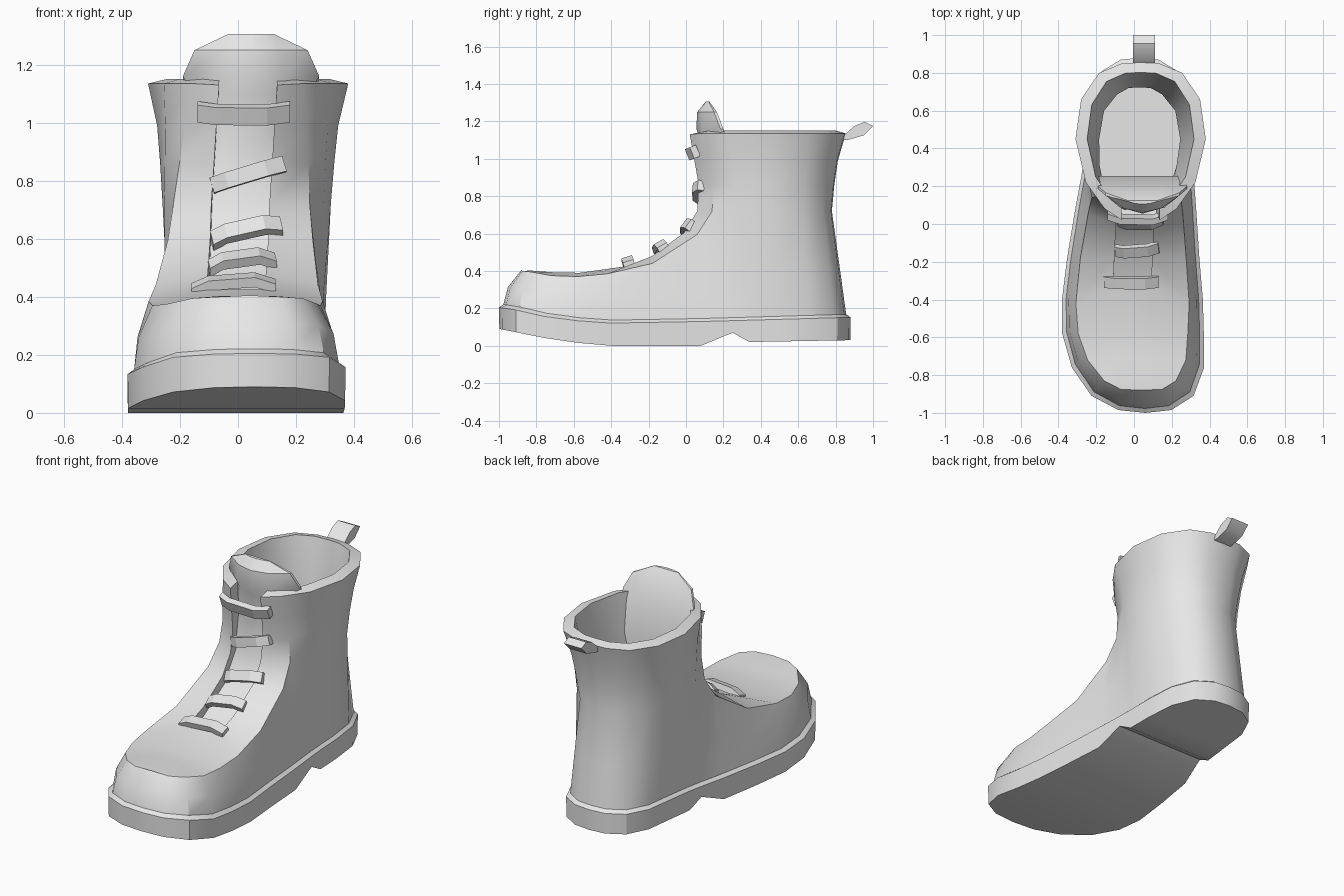
import bpy, bmesh, math
from mathutils import Vector

if "Cube" in bpy.data.objects:
    bpy.data.objects.remove(bpy.data.objects["Cube"])

leather = bpy.data.materials.new("light_grey")
leather.diffuse_color = (0.8, 0.8, 0.8, 1)
leather.use_nodes = True
leather.node_tree.nodes["Principled BSDF"].inputs["Base Color"].default_value = leather.diffuse_color


def lerp(table, v):
    """Piecewise linear lookup."""
    if v <= table[0][0]:
        return table[0][1]
    for (a, fa), (b, fb) in zip(table, table[1:]):
        if v <= b:
            return fa + (fb - fa) * (v - a) / (b - a)
    return table[-1][1]


def centre(y, z=0):
    """The foot curves slightly; the shaft leans to one side."""
    c = lerp([(-1, .06), (-.6, -.005), (-.3, -.01), (.1, .01), (.45, .03)], y)
    t = min(max((z - .72) / .41, 0), 1)
    return c + (.035 - c) * t


def pt(y, w, z, side=1):
    return Vector((centre(y, z) + side * w, y, z))


def both(rows, closed=True):
    """Right side points, then the left side mirrored back to the start."""
    left = rows[-2:0:-1] if closed else rows[-2::-1]
    return [pt(*r) for r in rows] + [pt(*r, -1) for r in left]


def bridge(faces, a, b, closed):
    n = len(a)
    for i in range(n if closed else n - 1):
        j = (i + 1) % n
        faces.append([a[i], a[j], b[j], b[i]])


def make(name, faces, angle=32):
    bm = bmesh.new()
    for f in faces:
        bm.faces.new([bm.verts.new(p) for p in f])
    bmesh.ops.remove_doubles(bm, verts=bm.verts, dist=1e-4)
    bmesh.ops.dissolve_degenerate(bm, edges=bm.edges, dist=1e-5)
    bmesh.ops.recalc_face_normals(bm, faces=bm.faces)
    me = bpy.data.meshes.new(name)
    bm.to_mesh(me)
    bm.free()
    ob = bpy.data.objects.new(name, me)
    bpy.context.collection.objects.link(ob)
    me.materials.append(leather)
    bpy.ops.object.select_all(action='DESELECT')
    ob.select_set(True)
    bpy.context.view_layer.objects.active = ob
    bpy.ops.object.shade_smooth_by_angle(angle=math.radians(angle))
    return ob


# Stations from toe to heel: sole outline (y, half width)
outline = [(-1, 0), (-.985, .14), (-.91, .27), (-.76, .35), (-.58, .375), (-.4, .373),
           (-.18, .35), (.08, .32), (.25, .298), (.34, .288), (.5, .278), (.68, .26),
           (.81, .2), (.87, .1), (.88, 0)]
# Upper crease, then the waist of the shaft (y, half width, z)
upper = [(-.88, 0, .405), (-.875, .11, .4), (-.83, .19, .395), (-.72, .26, .375),
         (-.58, .29, .37), (-.42, .3, .385), (-.18, .28, .44), (.06, .25, .595),
         (.14, .235, .72), (.28, .275, .72), (.45, .29, .72), (.63, .255, .72),
         (.735, .16, .72), (.775, .08, .72), (.78, 0, .72)]
bottom_z = [(-1, .09), (-.75, .04), (-.47, 0), (.08, 0), (.25, .07), (.34, .02), (.88, .03)]
top_z = [(-1, .205), (-.9, .19), (-.75, .155), (-.47, .12), (.1, .13), (.88, .152)]

# Sole with welt and heel notch
low = [(y * .998, w * .995, lerp(bottom_z, y)) for y, w in outline]
mid = [(y, w, lerp(top_z, y)) for y, w in outline]
welt = [(-.06 + (y + .06) * .975, w * .94, lerp(top_z, y) + .016) for y, w in outline]
faces = []
loops = [both(r) for r in (low, mid, welt)]
for a, b in zip(loops, loops[1:]):
    bridge(faces, a, b, True)
for rows in (low, welt):
    for a, b in zip(rows, rows[1:]):
        faces.append([pt(*a), pt(*b), pt(*b, -1), pt(*a, -1)])
make("sole", faces)

# Foot walls
faces = []
side_mid = []
for i, (a, b) in enumerate(zip(welt, upper)):
    t = .25 if i < 6 else .45
    s = .5 if i < 6 else .45
    side_mid.append((a[0] + (b[0] - a[0]) * t, a[1] + (b[1] - a[1]) * t, a[2] + (b[2] - a[2]) * s))
loops = [both(r) for r in (welt, side_mid, upper)]
for a, b in zip(loops, loops[1:]):
    bridge(faces, a, b, True)

# Vamp panel between the creases, split by the lace throat
S = .1
ridge = {2: (-.83, S, .402), 3: (-.7, S, .392), 4: (-.57, S, .39), 5: (-.32, S, .425),
         6: (-.18, S, .48), 7: (-.01, S, .605), 8: (.06, S, .72)}
drop = {5: (0, -.04), 6: (.02, -.05), 7: (.04, -.04), 8: (.06, 0)}
faces.append([pt(*upper[0]), pt(*upper[1]), pt(*ridge[2]), pt(*ridge[2], -1), pt(*upper[1], -1)])
for s in (1, -1):
    faces.append([pt(*upper[1], s), pt(*upper[2], s), pt(*ridge[2], s)])
    for k in range(2, 8):
        faces.append([pt(*upper[k], s), pt(*upper[k + 1], s), pt(*ridge[k + 1], s), pt(*ridge[k], s)])
for k in range(2, 5):
    faces.append([pt(*ridge[k]), pt(*ridge[k + 1]), pt(*ridge[k + 1], -1), pt(*ridge[k], -1)])

# Shaft: outer rows, rim, lining and insole
row_low = [(.068, S, .86), (.143, .222, .86), (.265, .277, .86), (.45, .3, .86), (.635, .268, .86),
           (.75, .173, .86), (.788, .085, .86), (.793, 0, .86)]
row_mid = [(.045, S, .99), (.11, .21, .99), (.25, .28, .99), (.45, .312, .99), (.645, .285, .99),
           (.768, .19, .99), (.807, .09, .99), (.812, 0, .99)]
row_top = [(.02, S, 1.13), (.08, .19, 1.135), (.22, .29, 1.135), (.45, .345, 1.135),
           (.66, .315, 1.135), (.8, .22, 1.135), (.85, .1, 1.135), (.855, 0, 1.135)]
waist = [ridge[8]] + upper[8:]
rim = [(.09, S, 1.145)] + [(.45 + (y - .45) * .87, w * .82, 1.15) for y, w, z in row_top[1:]]
lining = [(.165, .09, .72)] + [(.45 + (y - .45) * .83, w * .74, .72) for y, w, z in upper[8:]]
insole = [(y, w, .22) for y, w, z in lining]
chains = [both(r, False) for r in (waist, row_low, row_mid, row_top, rim, lining, insole)]
for a, b in zip(chains, chains[1:]):
    bridge(faces, a, b, False)
faces.append(chains[-1])
faces.append([chains[-2][0], chains[-2][-1], chains[-1][-1], chains[-1][0]])

# Throat edges
edge = [(ridge[k], (ridge[k][0] + drop[k][0], S, ridge[k][2] + drop[k][1])) for k in range(5, 9)]
edge += [(row_low[0], (.12, S, .86)), (row_mid[0], (.11, S, .99)), (row_top[0], rim[0])]
for s in (1, -1):
    for (a, a2), (b, b2) in zip(edge, edge[1:]):
        faces.append([pt(*a, s), pt(*b, s), pt(*b2, s), pt(*a2, s)])
a, a2 = edge[0]
faces.append([pt(*a), pt(*a, -1), pt(*a2, -1), pt(*a2)])
make("boot_upper", faces, 34)

# Tongue: rounded front, flat sloping back
# (front y, z, front half width, backward curl, back y, back half width)
path = [(-.34, .375, .13, 0, -.32, .13), (-.18, .425, .13, 0, -.16, .13),
        (.01, .555, .13, 0, .04, .13), (.1, .72, .13, .01, .25, .18),
        (.1, .93, .13, .02, .255, .21), (.075, 1.1, .2, .1, .22, .225),
        (.055, 1.16, .235, .13, .2, .235), (.06, 1.25, .195, .09, .165, .195),
        (.105, 1.305, .08, .015, .125, .08)]


def tongue_row(p, back):
    y, z, w, curl, back_y, back_w = p
    c = .045 if z > 1 else centre(y, z)
    dz = -.04 if z < .7 else 0
    us = (-1, -.5, 0, .5, 1)
    if back:
        return [Vector((c + u * back_w, back_y, z + dz)) for u in us]
    return [Vector((c + u * w, y + curl * u * u, z)) for u in us]


faces = []
front = [tongue_row(p, 0) for p in path]
back = [tongue_row(p, 1) for p in path]
for rows in (front, back):
    for a, b in zip(rows, rows[1:]):
        bridge(faces, a, b, False)
bridge(faces, front[0], back[0], False)
bridge(faces, front[-1], back[-1], False)
for e in (0, -1):
    bridge(faces, [r[e] for r in front], [r[e] for r in back], False)
make("tongue", faces)


# Laces: short bent straps across the throat
def lace(name, p0, p1, normal, width, thick=.035):
    p0, p1, n = Vector(p0), Vector(p1), Vector(normal).normalized()
    t = n.cross((p1 - p0).normalized()).normalized()
    rings = []
    for u, out in ((0, -.02), (.2, .004), (.75, .008), (1, -.02)):
        c = p0.lerp(p1, u) + n * out
        rings.append([c + t * (width / 2 * i) + n * (thick / 2 * j)
                      for i, j in ((-1, -1), (1, -1), (1, 1), (-1, 1))])
    fs = [rings[0], rings[-1]]
    for a, b in zip(rings, rings[1:]):
        bridge(fs, a, b, True)
    make(name, fs, 20)


lace("lace_1", (-.14, .03, 1.03), (.18, .03, 1.03), (0, -1, -.4), .065)
lace("lace_2", (-.09, .06, .785), (.16, .06, .86), (0, -1, .1), .055)
lace("lace_3", (-.09, 0, .605), (.15, .01, .655), (0, -.8, .6), .06)
lace("lace_4", (-.1, -.15, .515), (.13, -.13, .54), (0, -.5, .87), .06)
lace("lace_5", (-.16, -.31, .44), (.13, -.31, .455), (0, -.3, .95), .06)

# Heel pull tab
prof = [(.82, 1.10), (.85, 1.13), (.9, 1.175), (.955, 1.197), (1, 1.175), (.95, 1.125), (.865, 1.1)]
ends = [[Vector((x, y, z)) for y, z in prof] for x in (-.005, .112)]
faces = [ends[0], ends[1]]
bridge(faces, ends[0], ends[1], True)
make("pull_tab", faces)
